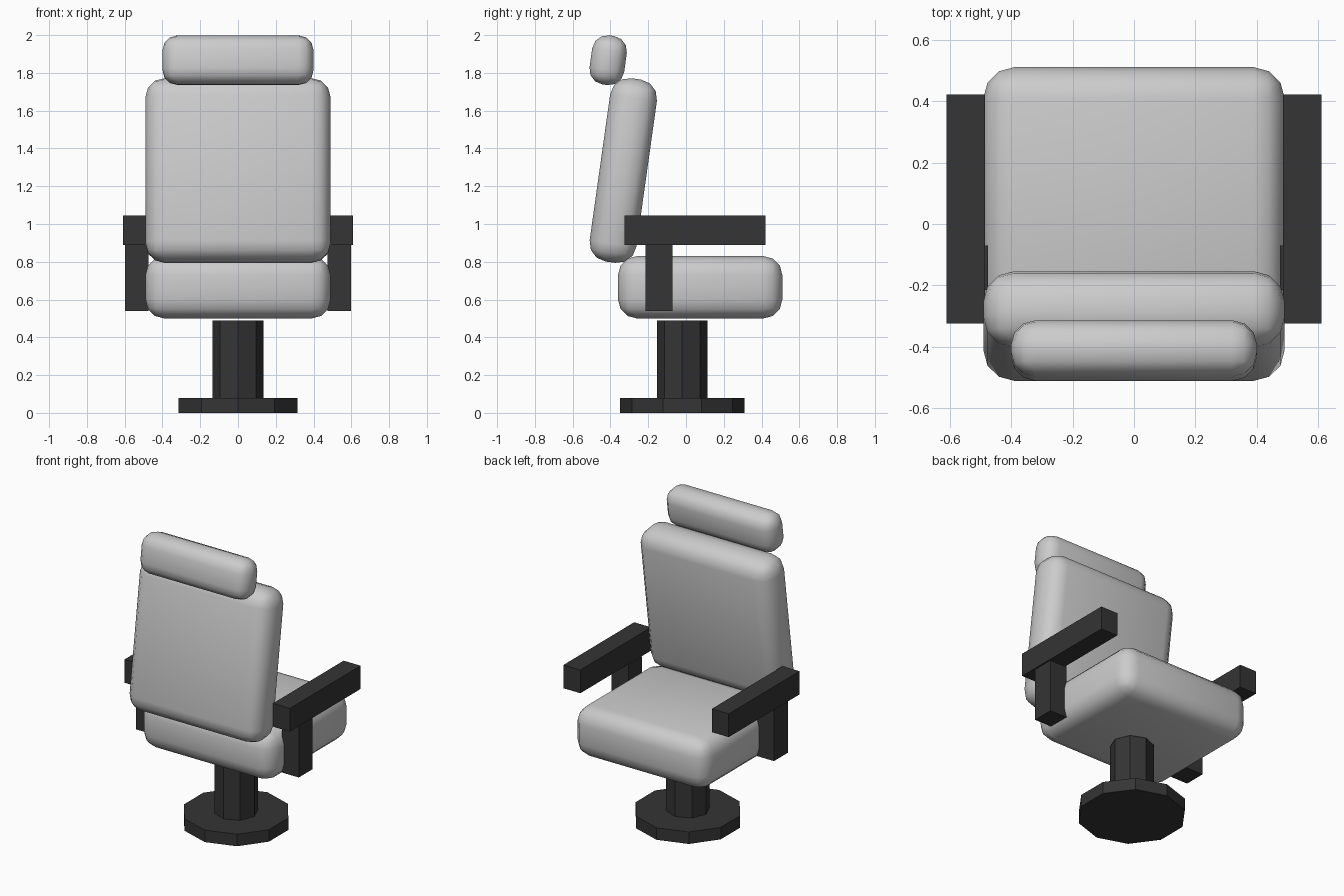
import bpy
import math

cube = bpy.data.objects.get("Cube")
if cube:
    bpy.data.objects.remove(cube, do_unlink=True)


def material(name, value):
    mat = bpy.data.materials.new(name)
    mat.use_nodes = True
    colour = (value, value, value, 1)
    mat.diffuse_color = colour
    mat.node_tree.nodes["Principled BSDF"].inputs["Base Color"].default_value = colour
    return mat


light_grey = material("light grey upholstery", 0.6)
dark_grey = material("dark grey frame", 0.035)


def box(name, size, centre, mat, tilt=0):
    bpy.ops.mesh.primitive_cube_add(size=1, location=centre)
    obj = bpy.context.object
    obj.name = name
    obj.scale = size
    bpy.ops.object.transform_apply(location=False, rotation=False, scale=True)
    obj.rotation_euler.x = math.radians(tilt)
    obj.data.materials.append(mat)
    return obj


def cushion(name, size, centre, radius, tilt=0):
    obj = box(name, size, centre, light_grey, tilt)
    bevel = obj.modifiers.new("rounded edges", 'BEVEL')
    bevel.width = radius
    bevel.segments = 3
    bevel.harden_normals = False
    bpy.ops.object.shade_smooth()
    return obj


def cylinder(name, sides, radius, bottom, top):
    bpy.ops.mesh.primitive_cylinder_add(
        vertices=sides, radius=radius, depth=top - bottom,
        location=(0, -0.02, (bottom + top) / 2))
    obj = bpy.context.object
    obj.name = name
    obj.data.materials.append(dark_grey)


# Upholstery, with the back and headrest leaning together
cushion("seat", (0.98, 0.87, 0.33), (0, 0.075, 0.665), 0.1)
cushion("backrest", (0.98, 0.25, 0.98), (0, -0.332, 1.283), 0.1, -8)
cushion("headrest", (0.8, 0.185, 0.262), (0, -0.412, 1.867), 0.08, -8)

# Pedestal
cylinder("base", 10, 0.33, 0, 0.08)
cylinder("column", 8, 0.134, 0.08, 0.49)

# Armrests and their posts
for side, sign in (("left", 1), ("right", -1)):
    box(side + "_armrest", (0.125, 0.745, 0.155),
        (sign * 0.547, 0.048, 0.967), dark_grey)
    box(side + "_armrest_post", (0.125, 0.145, 0.355),
        (sign * 0.537, -0.143, 0.717), dark_grey)
